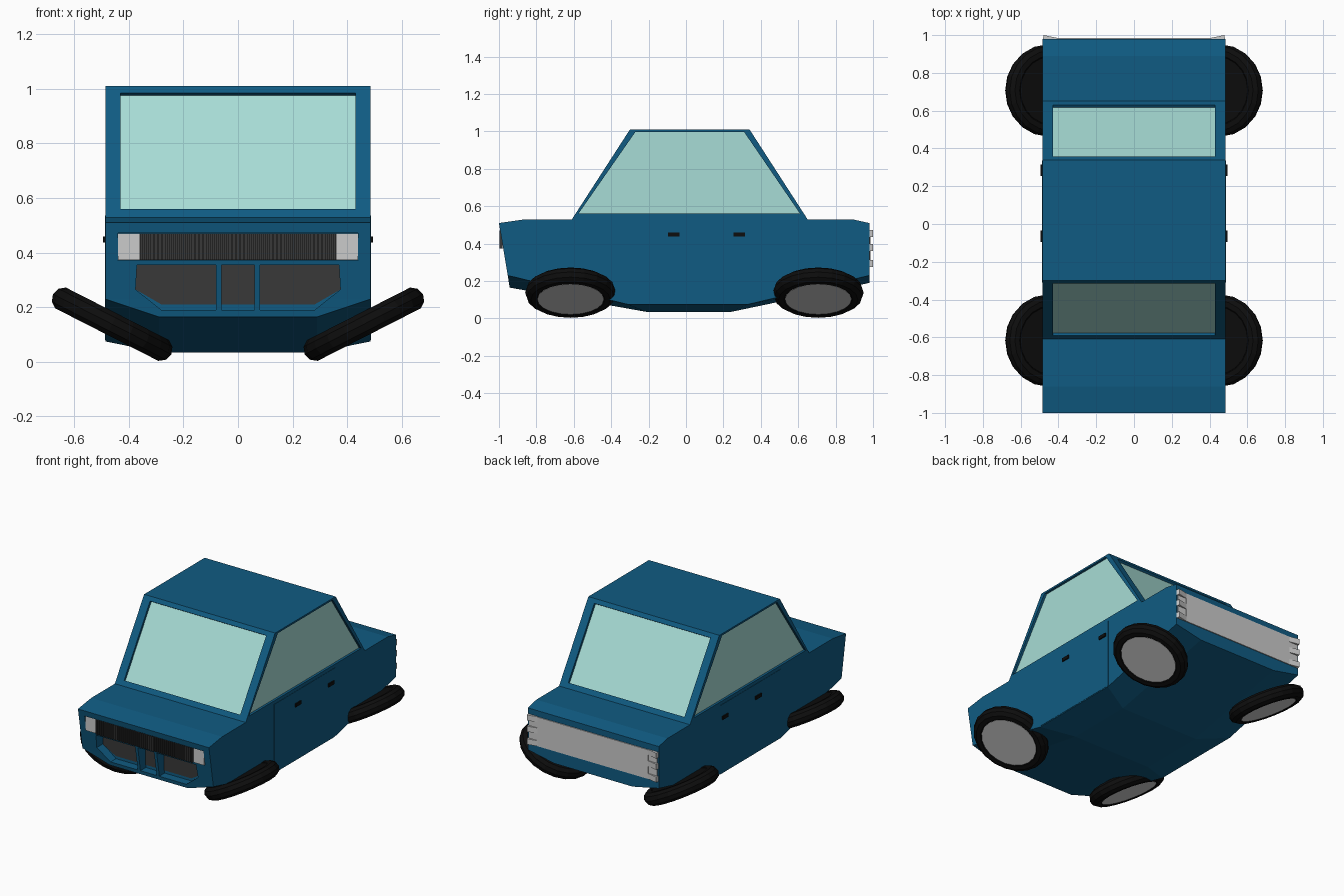
import bpy, bmesh, math
from mathutils import Vector

if "Cube" in bpy.data.objects:
    bpy.data.objects.remove(bpy.data.objects["Cube"])

def mat(name, r, g, b):
    m = bpy.data.materials.new(name)
    m.diffuse_color = (r, g, b, 1)
    m.use_nodes = True
    m.node_tree.nodes["Principled BSDF"].inputs["Base Color"].default_value = m.diffuse_color
    return m

BLUE = mat("blue_paint", 0.005, 0.105, 0.225)
GLASS = mat("pale_glass", 0.39, 0.72, 0.67)
BLACK = mat("black_rubber", 0.004, 0.004, 0.004)
DARK = mat("dark_grille", 0.04, 0.04, 0.04)

def finish(name, bm, material=None):
    bmesh.ops.recalc_face_normals(bm, faces=bm.faces)
    me = bpy.data.meshes.new(name)
    bm.to_mesh(me)
    bm.free()
    ob = bpy.data.objects.new(name, me)
    bpy.context.collection.objects.link(ob)
    if material:
        me.materials.append(material)
    return ob

def add_prism(bm, pts, vec):
    a = [bm.verts.new(p) for p in pts]
    b = [bm.verts.new(Vector(p) + Vector(vec)) for p in pts]
    bm.faces.new(a)
    bm.faces.new(b[::-1])
    for i in range(len(a)):
        j = (i + 1) % len(a)
        bm.faces.new((a[i], b[i], b[j], a[j]))

def prism(name, pts, vec, material=None):
    bm = bmesh.new()
    add_prism(bm, pts, vec)
    return finish(name, bm, material)

def add_box(bm, x0, x1, y0, y1, z0, z1):
    add_prism(bm, [(x0, y0, z0), (x1, y0, z0), (x1, y0, z1), (x0, y0, z1)], (0, y1 - y0, 0))

def box(name, *dims, material=None):
    bm = bmesh.new()
    add_box(bm, *dims)
    return finish(name, bm, material)

# Body: side outline stretched across, with a tapered underside
W, WB = 0.485, 0.29
sill = [(-0.953, 0.23), (-0.31, 0.075), (0.33, 0.075), (0.98, 0.23)]
belly = [(-0.943, 0.165), (-0.21, 0.035), (0.24, 0.035), (0.98, 0.19)]
upper = [(-1, 0.51), (-0.86, 0.53), (-0.61, 0.53), (-0.30, 1.01), (0.34, 1.01),
         (0.65, 0.53), (0.89, 0.53), (0.98, 0.51)]
bm = bmesh.new()
def chain(pts, x):
    return [[bm.verts.new((s * x, y, z)) for y, z in pts] for s in (-1, 1)]
S, B, U = chain(sill, W), chain(belly, WB), chain(upper, W)
top = [[S[k][0]] + U[k] + [S[k][3]] for k in (0, 1)]
for i in range(len(top[0]) - 1):
    bm.faces.new((top[0][i], top[0][i + 1], top[1][i + 1], top[1][i]))
for k in (0, 1):
    bm.faces.new(U[k] + S[k][::-1])
    for i in range(3):
        bm.faces.new((S[k][i], S[k][i + 1], B[k][i + 1], B[k][i]))
for i in range(3):
    bm.faces.new((B[0][i], B[0][i + 1], B[1][i + 1], B[1][i]))
for i in (0, 3):
    bm.faces.new((S[0][i], B[0][i], B[1][i], S[1][i]))
body = finish("car_body", bm, BLUE)

# Windows: recess in the body plus a glass pane at its floor
cut = bmesh.new()
def window(name, pts, normal):
    n = Vector(normal).normalized()
    pts = [Vector(p) for p in pts]
    add_prism(cut, [p + n * 0.02 for p in pts], n * -0.04)
    prism(name, [p - n * 0.016 for p in pts], n * -0.008, GLASS)

def screen(name, y0, y1, normal):
    window(name, [(-0.43, y0, 0.56), (0.43, y0, 0.56), (0.43, y1, 0.985), (-0.43, y1, 0.985)], normal)

screen("windscreen", -0.591, -0.316, (0, -0.48, 0.31))
screen("rear_window", 0.631, 0.356, (0, 0.48, 0.31))
side_pts = [(-0.575, 0.56), (-0.27, 0.998), (0.31, 0.998), (0.61, 0.56)]
for s, side in ((-1, "left"), (1, "right")):
    window(side + "_window", [(s * W, y, z) for y, z in side_pts], (s, 0, 0))

# Front openings with dark back plates
def intake(name, pts):
    add_prism(cut, [(x, -1.1, z if z > 0.25 else z - 0.02) for x, z in pts], (0, 0.21, 0))
    prism(name, [(x, -0.895, z) for x, z in pts], (0, 0.01, 0), DARK)

for s, side in ((-1, "left"), (1, "right")):
    intake(side + "_intake", [(s * x, z) for x, z in
           [(0.08, 0.355), (0.37, 0.355), (0.375, 0.265), (0.28, 0.21), (0.08, 0.21)]])
intake("centre_intake", [(-0.06, 0.355), (0.06, 0.355), (0.06, 0.21), (-0.06, 0.21)])
add_box(cut, -0.44, 0.44, -1.1, -0.96, 0.372, 0.472)

# Carve the recesses
cutter = finish("recess_cutter", cut)
cutter.hide_render = True
mod = body.modifiers.new("recesses", 'BOOLEAN')
mod.operation, mod.solver, mod.object = 'DIFFERENCE', 'EXACT', cutter
bpy.context.view_layer.objects.active = body
bpy.ops.object.modifier_apply(modifier=mod.name)
bpy.data.objects.remove(cutter)

# Ribbed grille and headlights
bm = bmesh.new()
add_box(bm, -0.36, 0.36, -0.98, -0.955, 0.373, 0.471)
for i in range(48):
    x = -0.353 + i * 0.706 / 47
    add_box(bm, x - 0.004, x + 0.004, -0.998, -0.978, 0.373, 0.471)
finish("grille", bm, DARK)
for s, side in ((-1, "left"), (1, "right")):
    box(side + "_headlight", *sorted((s * 0.36, s * 0.439)), -0.985, -0.955, 0.373, 0.471)

# Tail panel and finned tail lights
box("tail_panel", -0.41, 0.41, 0.97, 0.986, 0.275, 0.47)
for s, side in ((-1, "left"), (1, "right")):
    bm = bmesh.new()
    for z in (0.275, 0.36, 0.435):
        add_prism(bm, [(s * 0.41, 0.97, z), (s * 0.41, 0.986, z), (s * 0.478, 1.0, z),
                       (s * 0.484, 0.97, z)], (0, 0, 0.037))
    add_box(bm, *sorted((s * 0.41, s * 0.475)), 0.97, 0.984, 0.275, 0.47)
    finish(side + "_tail_light", bm)

# Doors and handles
for s, side in ((-1, "left"), (1, "right")):
    prism(side + "_door", [(s * 0.48, y, z) for y, z in
          [(-0.31, 0.08), (0.335, 0.08), (0.335, 0.537), (-0.31, 0.537)]], (s * 0.007, 0, 0), BLUE)
    for place, y in (("front", -0.065), ("rear", 0.285)):
        box(f"{side}_{place}_handle", *sorted((s * 0.48, s * 0.495)),
            y - 0.03, y + 0.03, 0.437, 0.459, material=BLACK)

# Splayed wheels: tyre, black inner disc, grey hub
for s, side in ((-1, "left"), (1, "right")):
    for place, y in (("front", -0.617), ("rear", 0.707)):
        pose = dict(location=(s * 0.461, y, 0.138), rotation=(0, s * math.radians(153), 0))
        bpy.ops.mesh.primitive_torus_add(major_radius=0.198, minor_radius=0.045,
                                         major_segments=20, minor_segments=10, **pose)
        tyre = bpy.context.object
        tyre.name = f"{side}_{place}_tyre"
        tyre.data.materials.append(BLACK)
        for part, off, m in (("hub", 0.02, None), ("inner_disc", -0.02, BLACK)):
            bpy.ops.mesh.primitive_cylinder_add(vertices=20, radius=0.178, depth=0.04, **pose)
            disc = bpy.context.object
            disc.name = f"{side}_{place}_{part}"
            for v in disc.data.vertices:
                v.co.z += off
            if m:
                disc.data.materials.append(m)
